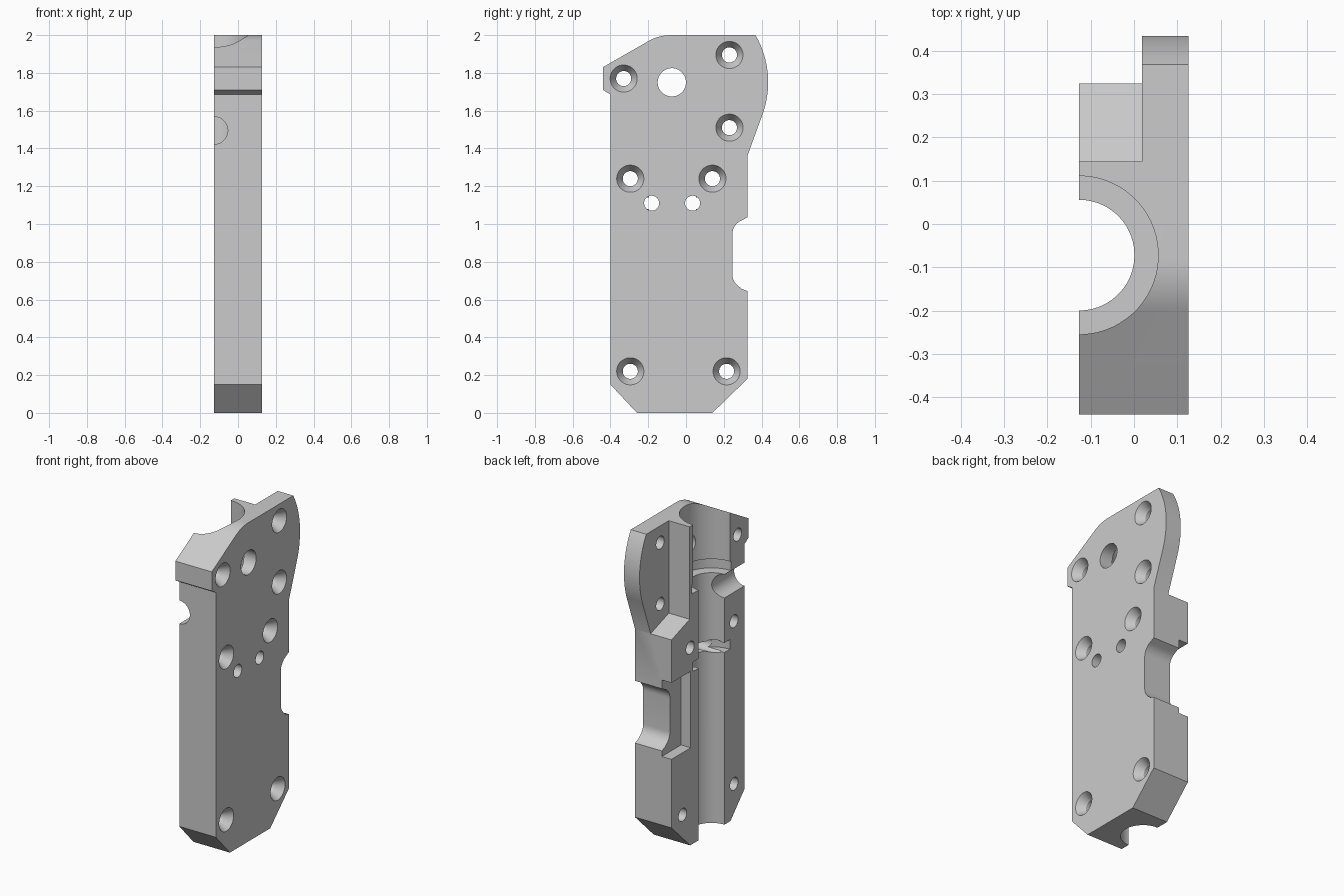
import bpy, bmesh, math
from mathutils import Vector, Matrix

cube = bpy.data.objects.get("Cube")
if cube:
    bpy.data.objects.remove(cube)

grey = bpy.data.materials.new("plain_grey")
grey.use_nodes = True
colour = (0.6, 0.6, 0.6, 1)
grey.diffuse_color = colour
grey.node_tree.nodes["Principled BSDF"].inputs["Base Color"].default_value = colour


def make_object(name, bm):
    bmesh.ops.recalc_face_normals(bm, faces=bm.faces)
    mesh = bpy.data.meshes.new(name)
    bm.to_mesh(mesh)
    bm.free()
    mesh.materials.append(grey)
    ob = bpy.data.objects.new(name, mesh)
    bpy.context.scene.collection.objects.link(ob)
    return ob


def extrude_x(name, outline, x0, x1):
    """Side outline of (y, z) points, made solid between x0 and x1."""
    bm = bmesh.new()
    face = bm.faces.new([bm.verts.new((x0, y, z)) for y, z in outline])
    out = bmesh.ops.extrude_face_region(bm, geom=[face])
    verts = [v for v in out["geom"] if isinstance(v, bmesh.types.BMVert)]
    bmesh.ops.translate(bm, verts=verts, vec=(x1 - x0, 0, 0))
    return make_object(name, bm)


def turned(name, profile, centre, axis, sides=48):
    """Closed solid turned from (radius, height) points about an axis."""
    bm = bmesh.new()
    turn = Vector((0, 0, 1)).rotation_difference(Vector(axis)).to_matrix().to_4x4()
    place = Matrix.Translation(centre) @ turn
    rings = []
    for r, h in profile:
        angles = [math.tau * (i + 0.5) / sides for i in range(sides)]
        rings.append([bm.verts.new(place @ Vector((r * math.cos(a), r * math.sin(a), h)))
                      for a in angles])
    for low, high in zip(rings, rings[1:]):
        for i in range(sides):
            j = (i + 1) % sides
            bm.faces.new((low[i], low[j], high[j], high[i]))
    bm.faces.new(rings[0])
    bm.faces.new(rings[-1])
    return make_object(name, bm)


def arc(cy, cz, r, start, end, steps=10):
    return [(cy + r * math.cos(math.radians(start + (end - start) * i / steps)),
             cz + r * math.sin(math.radians(start + (end - start) * i / steps)))
            for i in range(steps + 1)]


# Side outline: foot, back notch, rounded heel, sloped top and front lip
FACE, INNER = 0.126, -0.127
outline = [(-0.26, 0), (0.14, 0), (0.325, 0.18), (0.325, 0.645), (0.292, 0.658)]
outline += arc(0.325, 0.735, 0.08, 246, 180, 8)[1:]
outline += arc(0.325, 0.945, 0.08, 180, 114, 8)
outline += [(0.325, 1.035), (0.325, 1.36)]
outline += arc(-0.065, 1.75, 0.5, -19, 30, 16)
outline += arc(-0.08, 1.76, 0.24, 90, 120, 8)
outline += [(-0.44, 1.83), (-0.44, 1.71), (-0.4, 1.685), (-0.4, 0.15)]
body = extrude_x("half_grip_body", outline, INNER, FACE)

cutters = []

# Stepped half bore with two ring grooves
bore = [(0.128, -0.1), (0.128, 1.08), (0.182, 1.08), (0.182, 1.14), (0.128, 1.14),
        (0.128, 1.57), (0.192, 1.57), (0.192, 1.63), (0.183, 1.63), (0.183, 2.1)]
cutters.append(turned("bore_cutter", bore, (INNER, -0.072, 0), (0, 0, 1), 64))

# Thin heel plate and the inner pocket beside the notch
cutters.append(extrude_x("heel_cutter", [(0.145, 1.42), (0.5, 1.3), (0.5, 2.1), (0.145, 2.1)],
                         -0.3, 0.018))
cutters.append(extrude_x("pocket_cutter", [(0.135, 0.61), (0.5, 0.61), (0.5, 1.09), (0.135, 1.09)],
                         -0.3, -0.06))

# Cross hole from the front into the bore
cutters.append(turned("cross_hole_cutter", [(0.073, -0.5), (0.073, -0.05)],
                      (INNER, 0, 1.495), (0, 1, 0)))

# Countersunk screw holes
screw = [(0.04, -0.3), (0.04, 0.075), (0.072, FACE), (0.072, 0.2)]
for y, z in [(-0.33, 1.77), (0.23, 1.895), (0.23, 1.51), (-0.295, 1.24),
             (0.14, 1.24), (-0.295, 0.22), (0.215, 0.22)]:
    cutters.append(turned("screw_cutter", screw, (0, y, z), (1, 0, 0), 32))

# Side window and two pin holes opening into the bore
for y, z, r in [(-0.075, 1.75, 0.075), (-0.182, 1.11, 0.04), (0.035, 1.11, 0.04)]:
    cutters.append(turned("pin_cutter", [(r, -0.1), (r, 0.3)], (0, y, z), (1, 0, 0), 32))

for cutter in cutters:
    cutter.hide_render = True
    mod = body.modifiers.new(cutter.name, "BOOLEAN")
    mod.operation = "DIFFERENCE"
    mod.solver = "EXACT"
    mod.object = cutter

# Bake the cuts and drop the cutters
bpy.context.view_layer.update()
graph = bpy.context.evaluated_depsgraph_get()
finished = bpy.data.meshes.new_from_object(body.evaluated_get(graph))
body.modifiers.clear()
body.data = finished
for cutter in cutters:
    bpy.data.objects.remove(cutter)

bpy.ops.object.select_all(action="DESELECT")
body.select_set(True)
bpy.context.view_layer.objects.active = body
bpy.ops.object.shade_smooth_by_angle(angle=math.radians(25))
